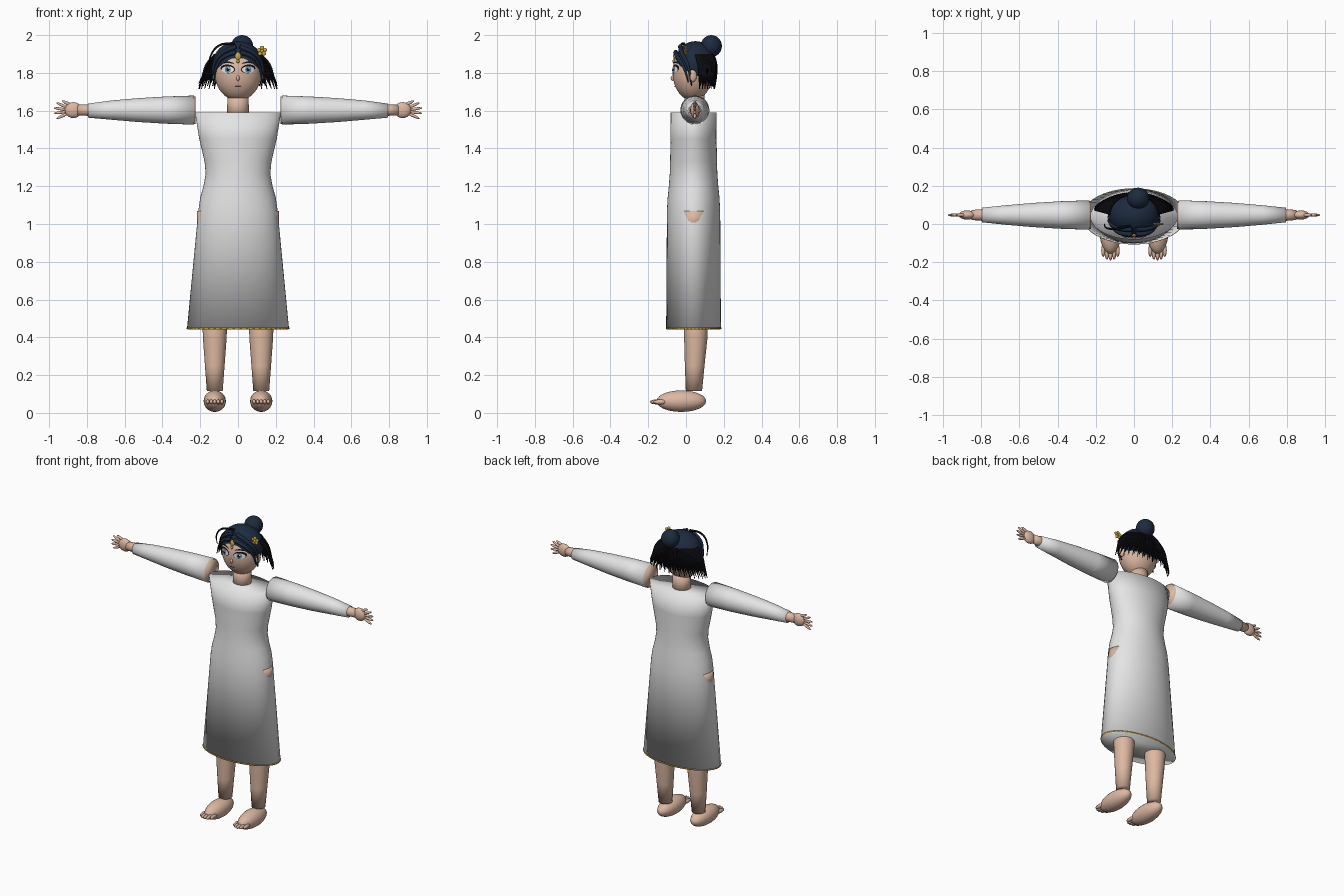
import bpy, bmesh, math
from mathutils import Vector, Matrix

if "Cube" in bpy.data.objects:
    bpy.data.objects.remove(bpy.data.objects["Cube"], do_unlink=True)


def material(name, r, g, b):
    m = bpy.data.materials.new(name)
    m.use_nodes = True
    m.diffuse_color = (r, g, b, 1)
    bsdf = next(n for n in m.node_tree.nodes if n.type == 'BSDF_PRINCIPLED')
    bsdf.inputs["Base Color"].default_value = (r, g, b, 1)
    bsdf.inputs["Roughness"].default_value = 0.7
    return m


SKIN = material("skin", 0.72, 0.48, 0.36)
CLOTH = material("white cloth", 0.78, 0.78, 0.79)
NAVY = material("navy hair", 0.012, 0.024, 0.05)
BLACK = material("black", 0.004, 0.004, 0.006)
GOLD = material("gold", 0.65, 0.42, 0.06)
WHITE = material("eye white", 0.85, 0.85, 0.85)
IRIS = material("blue grey iris", 0.12, 0.25, 0.36)
LIP = material("lip", 0.35, 0.1, 0.09)


def finish(name, bm, mat):
    bmesh.ops.recalc_face_normals(bm, faces=bm.faces)
    me = bpy.data.meshes.new(name)
    bm.to_mesh(me)
    bm.free()
    for p in me.polygons:
        p.use_smooth = True
    me.materials.append(mat)
    ob = bpy.data.objects.new(name, me)
    bpy.context.collection.objects.link(ob)
    return ob


def ellipsoid(name, centre, radii, mat, rot=None, seg=24):
    bm = bmesh.new()
    m = Matrix.Translation(centre) @ (rot or Matrix()) @ Matrix.Diagonal((*radii, 1))
    bmesh.ops.create_uvsphere(bm, u_segments=seg, v_segments=seg // 2, radius=1, matrix=m)
    return finish(name, bm, mat)


def loft(name, rings, mat, axis='z', seg=32):
    """Capped tube through rings of (centre, radius_a, radius_b)."""
    bm = bmesh.new()
    loops = []
    for c, ra, rb in rings:
        loop = []
        for i in range(seg):
            t = math.tau * i / seg
            a, b = ra * math.cos(t), rb * math.sin(t)
            off = Vector((a, b, 0)) if axis == 'z' else Vector((0, a, b))
            loop.append(bm.verts.new(Vector(c) + off))
        loops.append(loop)
    for lo, hi in zip(loops, loops[1:]):
        for i in range(seg):
            j = (i + 1) % seg
            bm.faces.new((lo[i], lo[j], hi[j], hi[i]))
    bm.faces.new(loops[0][::-1])
    bm.faces.new(loops[-1])
    return finish(name, bm, mat)


def strands(name, paths, radius, mat):
    """Tapered hair locks, one spline for each path."""
    cu = bpy.data.curves.new(name, 'CURVE')
    cu.dimensions = '3D'
    cu.bevel_depth = radius
    cu.bevel_resolution = 1
    cu.resolution_u = 5
    cu.use_fill_caps = True
    for path in paths:
        sp = cu.splines.new('BEZIER')
        sp.bezier_points.add(len(path) - 1)
        for k, (bp, co) in enumerate(zip(sp.bezier_points, path)):
            bp.co = co
            bp.handle_left_type = bp.handle_right_type = 'AUTO'
            bp.radius = 1 - 0.75 * (k / (len(path) - 1)) ** 2
    cu.materials.append(mat)
    ob = bpy.data.objects.new(name, cu)
    bpy.context.collection.objects.link(ob)


# Head and neck
HEAD_C, HEAD_R = Vector((0, 0.035, 1.803)), Vector((0.124, 0.106, 0.15))
ellipsoid("head", HEAD_C, HEAD_R, SKIN, seg=40)
loft("neck", [((0, 0.045, 1.55), 0.058, 0.055), ((0, 0.045, 1.7), 0.056, 0.053)], SKIN)


def face_patch(name, x, z, w, h, lift, mat, bend=0, tilt=0):
    """Thin oval lying on the front of the head."""
    bm = bmesh.new()
    bmesh.ops.create_circle(bm, cap_ends=True, cap_tris=True, segments=24, radius=1)
    bmesh.ops.subdivide_edges(bm, edges=bm.edges, cuts=2, use_grid_fill=True)
    for v in bm.verts:
        u, s = v.co.x, v.co.y
        px, pz = x + w * u, z + h * s - bend * u * u + tilt * u
        q = 1 - (px / HEAD_R.x) ** 2 - ((pz - HEAD_C.z) / HEAD_R.z) ** 2
        v.co = (px, HEAD_C.y - HEAD_R.y * math.sqrt(max(q, 0)) - lift, pz)
    finish(name, bm, mat)


for side, label in ((1, "left"), (-1, "right")):
    # Eyes, brows and ears
    ex = 0.054 * side
    face_patch(label + "_lash", ex, 1.821, 0.038, 0.023, 0.002, BLACK, tilt=0.003 * side)
    face_patch(label + "_eye", ex, 1.817, 0.033, 0.018, 0.004, WHITE)
    face_patch(label + "_iris", ex, 1.818, 0.016, 0.018, 0.006, IRIS)
    face_patch(label + "_pupil", ex, 1.818, 0.008, 0.009, 0.008, BLACK)
    face_patch(label + "_glint", ex + 0.005, 1.825, 0.004, 0.004, 0.0095, WHITE)
    face_patch(label + "_brow", ex, 1.856, 0.034, 0.004, 0.003, BLACK, bend=0.008)
    ellipsoid(label + "_ear", (0.124 * side, 0.035, 1.785), (0.014, 0.022, 0.034), SKIN)

    # Arm, sleeve and hand
    def at(x, z=1.603):
        return (x * side, 0.047, z)
    loft(label + "_arm", [(at(0.225), 0.073, 0.073), (at(0.5), 0.055, 0.055),
                          (at(0.8), 0.03, 0.03), (at(0.85), 0.026, 0.028)], SKIN, 'x')
    loft(label + "_sleeve", [(at(0.233), 0.077, 0.077), (at(0.38), 0.072, 0.072),
                             (at(0.53), 0.063, 0.063), (at(0.67), 0.051, 0.051),
                             (at(0.795, 1.6), 0.038, 0.037)], CLOTH, 'x')
    ellipsoid(label + "_palm", at(0.872), (0.045, 0.024, 0.042), SKIN)
    for i in range(4):
        ang = math.radians(-24 + 16 * i)
        reach = 0.066 if i in (1, 2) else 0.06
        c = (side * (0.872 + reach * math.cos(ang)), 0.047, 1.6 + 0.066 * math.sin(ang))
        rot = Matrix.Rotation(-ang * side, 4, 'Y')
        ellipsoid(f"{label}_finger_{i}", c, (0.038, 0.008, 0.008), SKIN, rot, 12)
    ellipsoid(label + "_thumb", at(0.9, 1.637), (0.036, 0.009, 0.009), SKIN,
              Matrix.Rotation(-0.45 * side, 4, 'Y'), 12)

    # Leg, foot and toes
    lx = 0.123 * side
    loft(label + "_leg", [((lx, 0.042, 0.115), 0.042, 0.043), ((lx, 0.046, 0.25), 0.052, 0.052),
                          ((lx, 0.052, 0.4), 0.063, 0.062), ((lx, 0.05, 0.7), 0.07, 0.068)], SKIN)
    ellipsoid(label + "_foot", (lx, -0.025, 0.062), (0.059, 0.132, 0.057), SKIN)
    for i in range(5):
        off = i - 2
        ellipsoid(f"{label}_toe_{i}", (lx + 0.019 * off, -0.158 + 0.005 * off * off, 0.058),
                  (0.0105, 0.034, 0.013), SKIN, seg=12)

    # Locks framing the face
    locks = [[(0.01 * side, -0.055, 1.91), (0.075 * side, -0.045, 1.885),
              (0.115 * side, -0.012, 1.83), (0.128 * side, 0.012, 1.75)],
             [(0.01 * side, -0.03, 1.94), (0.09 * side, -0.02, 1.9),
              (0.128 * side, 0.01, 1.84), (0.126 * side, 0.03, 1.73)]]
    strands(label + "_face_locks", locks, 0.013, NAVY)

# Nose and mouth
ellipsoid("nose", (0, -0.07, 1.772), (0.009, 0.011, 0.014), SKIN)
face_patch("mouth", 0, 1.729, 0.019, 0.005, 0.003, LIP)
face_patch("mouth_line", 0, 1.73, 0.015, 0.0015, 0.005, BLACK)

# Hair cap and bun
ellipsoid("hair_cap", (0, 0.05, 1.843), (0.136, 0.111, 0.125), NAVY, seg=40)
ellipsoid("hair_bun", (0.022, 0.134, 1.942), (0.058, 0.056, 0.058), NAVY, seg=32)

# Flared curtain of strands around the back
curtain = []
COUNT = 52
for i in range(COUNT):
    t = math.pi * i / (COUNT - 1)
    c, s = math.cos(t), math.sin(t)
    drop = 0.015 * (i % 3)
    curtain.append([(0.122 * c, 0.055 + 0.09 * s, 1.895),
                    (0.165 * c, 0.066 + 0.093 * s, 1.845),
                    (0.187 * c, 0.07 + 0.09 * s, 1.785),
                    (0.208 * c, 0.072 + 0.08 * s, 1.715 + drop)])
strands("back_hair_strands", curtain, 0.008, BLACK)

# Arching loose strand at the right temple
strands("loose_strand", [[(-0.02, -0.01, 1.955), (-0.1, -0.025, 1.945),
                          (-0.145, -0.02, 1.89), (-0.155, 0, 1.82)]], 0.007, BLACK)

# Forehead pendant and hair flower
ellipsoid("pendant", (0, -0.06, 1.89), (0.016, 0.008, 0.021), GOLD)
ellipsoid("pendant_drop", (0, -0.066, 1.861), (0.008, 0.006, 0.009), GOLD)
FLOWER = Vector((0.127, 0.0, 1.916))
for i in range(5):
    t = math.tau * i / 5 + math.pi / 2
    ellipsoid(f"flower_petal_{i}", FLOWER + Vector((math.cos(t), 0, math.sin(t))) * 0.017,
              (0.011, 0.006, 0.011), GOLD, seg=12)
ellipsoid("flower_centre", FLOWER + Vector((0, -0.004, 0)), (0.009, 0.008, 0.009), GOLD, seg=12)

# Dress, with the hips showing at the side slits
Y = 0.04
loft("dress", [((0, Y, 0.445), 0.27, 0.145), ((0, Y, 1.07), 0.21, 0.141),
               ((0, Y, 1.14), 0.2, 0.137), ((0, Y, 1.2), 0.183, 0.131),
               ((0, Y, 1.265), 0.171, 0.126), ((0, Y, 1.33), 0.177, 0.124),
               ((0, Y, 1.45), 0.205, 0.122), ((0, Y, 1.59), 0.228, 0.121)], CLOTH, seg=48)
loft("hips", [((0, Y, 0.97), 0.212, 0.1), ((0, Y, 1.02), 0.2175, 0.112),
              ((0, Y, 1.07), 0.2165, 0.122)], SKIN, seg=48)
loft("hem_trim", [((0, Y, 0.444), 0.272, 0.147), ((0, Y, 0.451), 0.272, 0.147)], GOLD, seg=48)
# Cloth underside inside the trim
loft("hem_underside", [((0, Y, 0.442), 0.267, 0.142), ((0, Y, 0.447), 0.267, 0.142)],
     CLOTH, seg=48)
